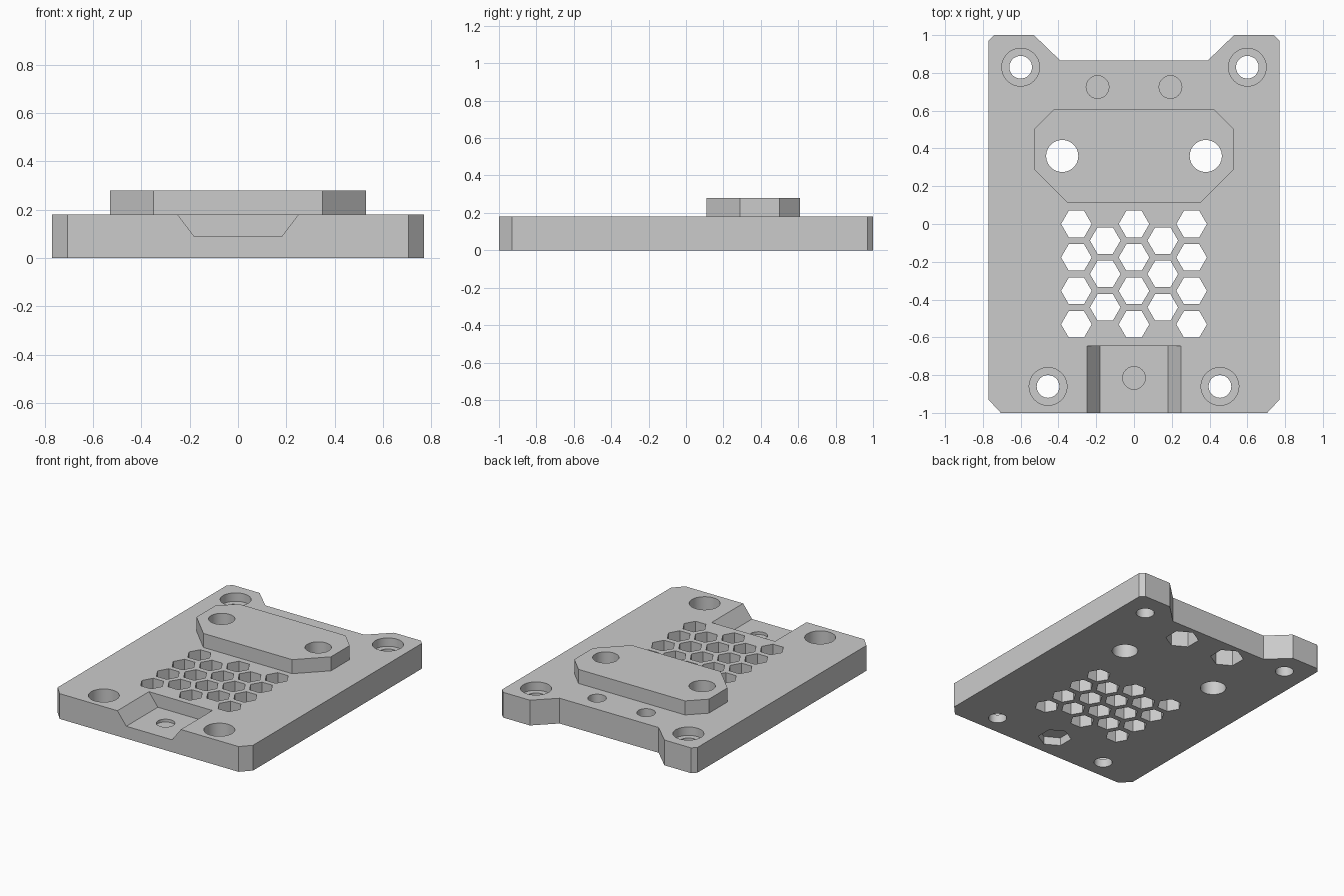
import bpy, bmesh
from math import cos, sin, pi

old = bpy.data.objects.get("Cube")
if old:
    bpy.data.objects.remove(old, do_unlink=True)

GREY = (0.6, 0.6, 0.6, 1.0)
mat = bpy.data.materials.new("plain grey")
mat.use_nodes = True
mat.diffuse_color = GREY
mat.node_tree.nodes["Principled BSDF"].inputs["Base Color"].default_value = GREY

TOP, PAD_TOP = 0.18, 0.28


def ring(x, y, r, n=48, turn=0.0):
    return [(x + r * cos(turn + 2 * pi * i / n), y + r * sin(turn + 2 * pi * i / n))
            for i in range(n)]


def mirrored(half):
    """Close a right-hand outline with its mirror image."""
    return half + [(-x, y) for x, y in reversed(half)]


def make(name, prisms, along_y=False):
    """Extrude each (outline, start, end) into one mesh object."""
    bm = bmesh.new()
    for pts, a, b in prisms:
        def place(p, t):
            return bm.verts.new((p[0], t, p[1]) if along_y else (p[0], p[1], t))
        low = [place(p, a) for p in pts]
        high = [place(p, b) for p in pts]
        bm.faces.new(low[::-1])
        bm.faces.new(high)
        for i in range(len(pts)):
            j = (i + 1) % len(pts)
            bm.faces.new((low[i], low[j], high[j], high[i]))
    bmesh.ops.recalc_face_normals(bm, faces=bm.faces)
    mesh = bpy.data.meshes.new(name)
    bm.to_mesh(mesh)
    bm.free()
    obj = bpy.data.objects.new(name, mesh)
    bpy.context.collection.objects.link(obj)
    return obj


def select(obj):
    bpy.ops.object.select_all(action='DESELECT')
    obj.select_set(True)
    bpy.context.view_layer.objects.active = obj


def cut(obj, cutter):
    cutter.hide_render = True
    mod = obj.modifiers.new(cutter.name, 'BOOLEAN')
    mod.operation = 'DIFFERENCE'
    mod.solver = 'EXACT'
    mod.object = cutter
    select(obj)
    bpy.ops.object.modifier_apply(modifier=mod.name)


# Base plate with clipped corners and a notch in the back edge
plate = make("base_plate", [(mirrored([
    (0.705, -1), (0.77, -0.93), (0.77, 0.97), (0.74, 1), (0.53, 1), (0.39, 0.865)]), 0, TOP)])

# Raised eight-sided pad
pad = make("raised_pad", [(mirrored([
    (0.35, 0.11), (0.53, 0.29), (0.53, 0.50), (0.42, 0.61)]), TOP, PAD_TOP)])

through, recesses = [], []

# Pad holes, corner screw holes with counterbores, and rear blind holes with nut pockets
for s in (-1, 1):
    through.append((ring(s * 0.38, 0.36, 0.085), -0.1, 0.4))
    for x, y, floor in ((0.60, 0.83, 0.12), (0.455, -0.86, 0.06)):
        through.append((ring(s * x, y, 0.06), -0.1, 0.4))
        recesses.append((ring(s * x, y, 0.10), floor, 0.4))
    recesses.append((ring(s * 0.193, 0.725, 0.06), 0.125, 0.4))
    recesses.append((ring(s * 0.193, 0.725, 0.11, 6, pi / 2), -0.1, 0.115))

# Blind hole and nut pocket under the front slot
recesses.append((ring(0, -0.815, 0.06), 0.068, 0.4))
recesses.append((ring(0, -0.815, 0.11, 6, pi / 2), -0.1, 0.058))

# Honeycomb vent
for col in range(5):
    odd = col % 2
    for row in range(4 - odd):
        through.append((ring((col - 2) * 0.1525, -0.0875 * odd - 0.177 * row, 0.081, 6),
                        -0.1, 0.4))

# Front slot with sloping sides, slightly overshooting the plate
slot = make("slot_cutter", [(mirrored([(0.18, 0.088), (0.25, TOP), (0.25, 0.3)]), -1.1, -0.645)],
            along_y=True)
holes = make("through_cutter", through)
pockets = make("recess_cutter", recesses)

for cutter in (slot, holes, pockets):
    cut(plate, cutter)
cut(pad, holes)
for cutter in (slot, holes, pockets):
    bpy.data.objects.remove(cutter, do_unlink=True)

# Finish
for part in (plate, pad):
    part.data.materials.clear()
    part.data.materials.append(mat)
    select(part)
    bpy.ops.object.shade_smooth_by_angle(angle=pi / 6)
